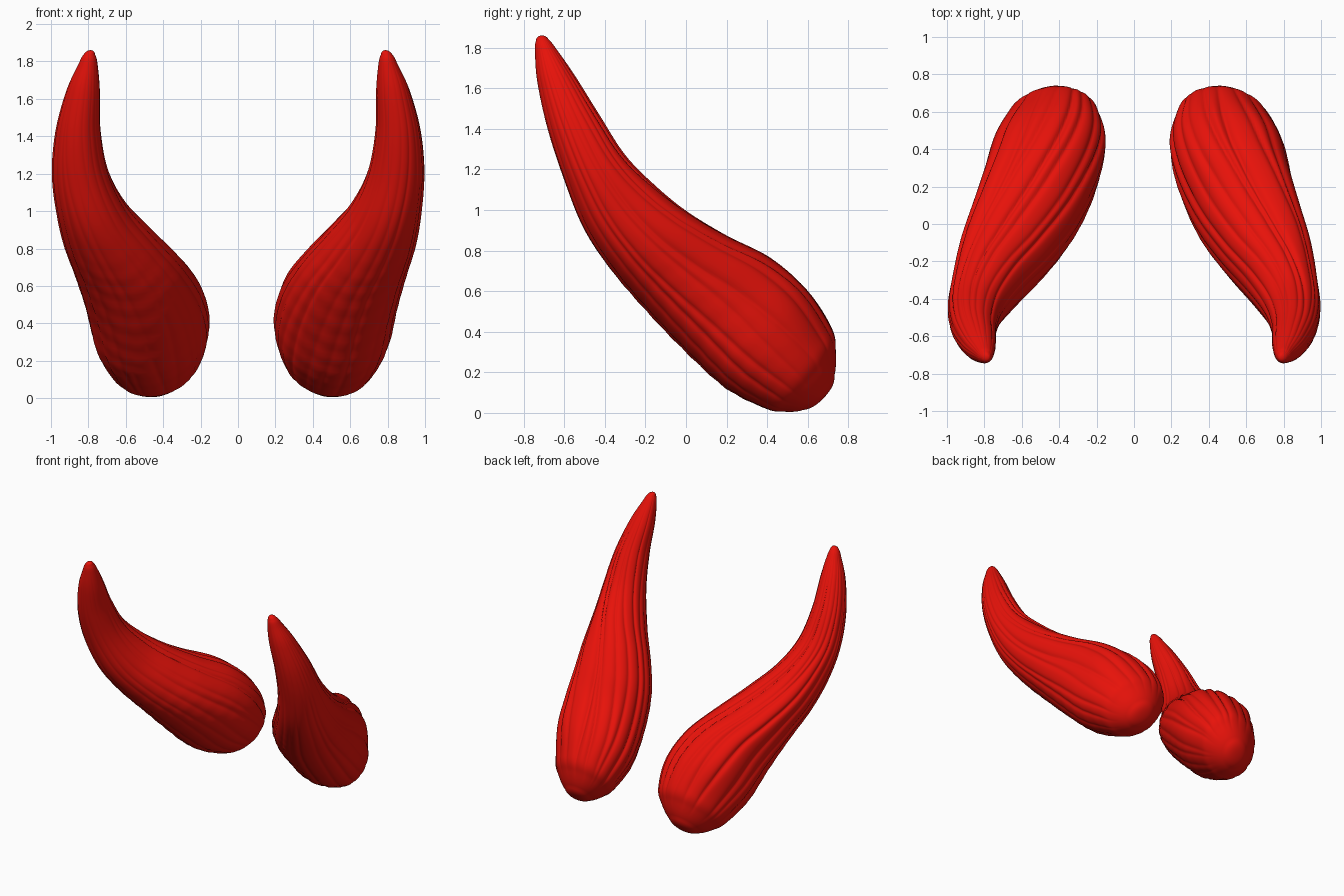
import bpy, bmesh, math, random

if "Cube" in bpy.data.objects:
    bpy.data.objects.remove(bpy.data.objects["Cube"])

# Stations from base to tip: centre x, y, z, half-width in x,
# half-width across the side view, tilt of the section in degrees
STATIONS = [
    (0.48, 0.685, 0.08, 0.0, 0.0, 48),
    (0.48, 0.655, 0.10, 0.11, 0.115, 48),
    (0.48, 0.605, 0.155, 0.195, 0.200, 48),
    (0.483, 0.555, 0.22, 0.252, 0.258, 50),
    (0.50, 0.40, 0.36, 0.308, 0.314, 50),
    (0.54, 0.21, 0.53, 0.312, 0.313, 48),
    (0.615, 0.0, 0.69, 0.290, 0.272, 43),
    (0.705, -0.175, 0.84, 0.250, 0.238, 40),
    (0.79, -0.325, 1.01, 0.194, 0.207, 32),
    (0.845, -0.45, 1.21, 0.153, 0.163, 22),
    (0.855, -0.555, 1.435, 0.121, 0.132, 16),
    (0.828, -0.64, 1.645, 0.090, 0.094, 11),
    (0.803, -0.69, 1.78, 0.053, 0.055, 10),
    (0.795, -0.708, 1.835, 0.032, 0.033, 8),
    (0.788, -0.715, 1.86, 0.0, 0.0, 8),
]
AROUND, STEPS = 200, 9
LAST = len(STATIONS) - 1


def spline(i, t):
    """Catmull-Rom value between stations i and i + 1."""
    pts = [STATIONS[min(max(k, 0), LAST)] for k in (i - 1, i, i + 1, i + 2)]
    return [0.5 * (2 * b + (c - a) * t + (2 * a - 5 * b + 4 * c - d) * t * t
                   + (3 * b - a - 3 * c + d) * t ** 3) for a, b, c, d in zip(*pts)]


def ease(a, b, v):
    v = min(max((v - a) / (b - a), 0), 1)
    return v * v * (3 - 2 * v)


def build_horn(name, side, inset, seed, mat):
    rng = random.Random(seed)
    # Unevenly spaced lengthwise grooves: angle, depth, width, drift
    count = 19
    grooves = [((k + rng.uniform(-0.25, 0.25)) * 2 * math.pi / count,
                rng.uniform(0.45, 1.0), rng.uniform(0.05, 0.08),
                rng.uniform(-0.08, 0.08)) for k in range(count)]
    bm = bmesh.new()

    def place(x, y, z):
        return bm.verts.new((side * (x - inset * (1 - ease(0.3, 1.3, z))), y, z))

    rings = []
    for i in range(LAST):
        for s in range(STEPS):
            if i == 0 and s == 0:
                continue
            t = s / STEPS
            if i == 0:             # finer rings round both caps
                t = t * t
            if i == LAST - 1:
                t = 1 - (1 - t) ** 2
            x, y, z, rx, rv, tilt = spline(i, t)
            if i == 0:
                rx, rv = (STATIONS[1][c] * math.sqrt(t) for c in (3, 4))
            if i == LAST - 1:
                rx, rv = (STATIONS[-2][c] * math.sqrt(1 - t) for c in (3, 4))
            u = i + t
            vy, vz = math.cos(math.radians(tilt)), math.sin(math.radians(tilt))
            fade = ease(1.2, 4, u) * (1 - 0.75 * ease(9, 13, u))
            shoulder = ease(3, 4.5, u) * (1 - ease(6, 9, u))
            shear = 0.15 * rv * (1 - ease(4, 7, u))
            ring = []
            for k in range(AROUND):
                a = 2 * math.pi * k / AROUND
                ca, sa = math.cos(a), math.sin(a)
                back = 0.5 + 0.5 * sa
                dent = 0
                for ga, depth, width, drift in grooves:
                    g = ga + drift * math.sin(u * 0.7) - 0.07 * (u - 6) * math.sin(ga)
                    diff = (a - g + math.pi) % (2 * math.pi) - math.pi
                    dent = max(dent, depth * math.exp(-abs(diff / width) ** 1.3))
                # Fuller outer shoulder on the upper back
                square = 2 + (1.0 * shoulder if ca > 0 and sa > 0 else 0)
                r = (abs(ca) ** square + abs(sa) ** square) ** (-1 / square)
                r *= 1 - (0.035 + 0.06 * back) * fade * dent
                # Fine crosswise wrinkles on the underside
                r += 0.006 * (1 - back) ** 2 * math.sin(14 * u + 2 * math.sin(3 * a)) \
                    * ease(2.5, 4, u) * (1 - ease(6, 8, u))
                px, pv = rx * r * ca - shear * sa, rv * r * sa
                ring.append(place(x + px, y + vy * pv, z + vz * pv))
            rings.append(ring)

    # Skin the rings and close both ends
    for r0, r1 in zip(rings, rings[1:]):
        for k in range(AROUND):
            n = (k + 1) % AROUND
            bm.faces.new((r0[k], r0[n], r1[n], r1[k]))
    for ring, st in ((rings[0], STATIONS[0]), (rings[-1], STATIONS[-1])):
        pole = place(*st[:3])
        for k in range(AROUND):
            bm.faces.new((pole, ring[k], ring[(k + 1) % AROUND]))
    bmesh.ops.recalc_face_normals(bm, faces=bm.faces)
    mesh = bpy.data.meshes.new(name)
    bm.to_mesh(mesh)
    bm.free()
    mesh.polygons.foreach_set("use_smooth", [True] * len(mesh.polygons))
    mesh.materials.append(mat)
    obj = bpy.data.objects.new(name, mesh)
    bpy.context.collection.objects.link(obj)
    return obj


red = bpy.data.materials.new("horn_red")
red.diffuse_color = (0.8, 0.006, 0.003, 1)
red.use_nodes = True
red.node_tree.nodes["Principled BSDF"].inputs["Base Color"].default_value = red.diffuse_color

# Two horns, the left one leaning slightly further inward at its base
build_horn("right_horn", 1, 0.0, 4, red)
build_horn("left_horn", -1, 0.04, 9, red)
